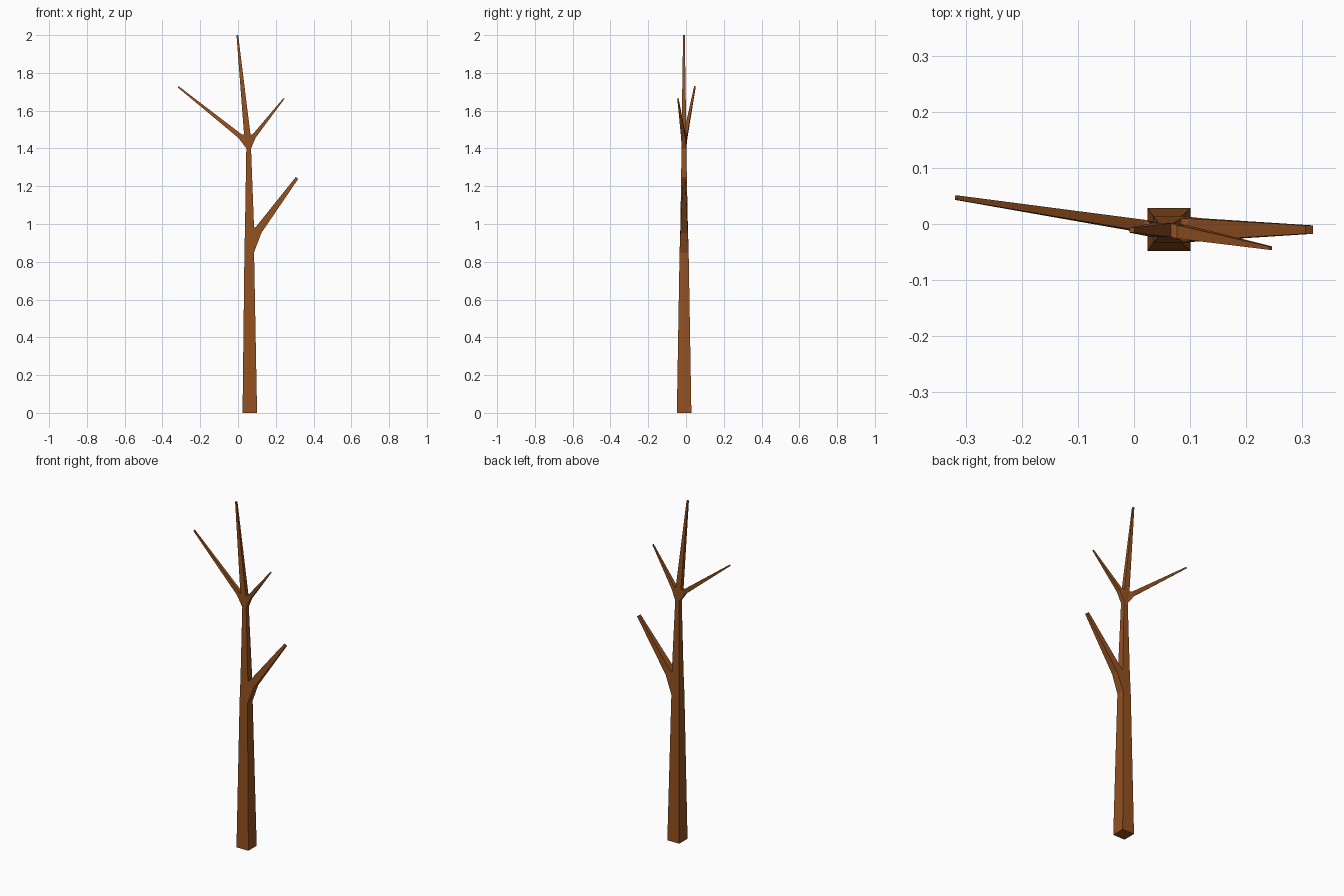
import bpy, bmesh

if "Cube" in bpy.data.objects:
    bpy.data.objects.remove(bpy.data.objects["Cube"])

bark = bpy.data.materials.new("brown bark")
bark.diffuse_color = (0.29, 0.082, 0.015, 1)
bark.use_nodes = True
bark.node_tree.nodes["Principled BSDF"].inputs["Base Color"].default_value = bark.diffuse_color

bm = bmesh.new()


def ring(low, high, y, h):
    """Four-sided section: two (x, z) edges seen from the front, centre y, half depth."""
    pts = [(low, -h), (low, h), (high, h), (high, -h)]
    return [bm.verts.new((p[0], y + d, p[1])) for p, d in pts]


def level(x0, x1, z, y, h):
    """Horizontal section, ordered left-front, left-back, right-back, right-front."""
    return ring((x0, z), (x1, z), y, h)


def bridge(a, b, sides=(0, 1, 2, 3)):
    # side 0 = left, 1 = back, 2 = right, 3 = front
    for i in sides:
        j = (i + 1) % 4
        bm.faces.new((a[i], a[j], b[j], b[i]))


def limb(root, *sections):
    """Grow a limb from an open side of the trunk and cap its tip."""
    prev = root
    for s in sections:
        cur = ring(*s)
        bridge(prev, cur)
        prev = cur
    bm.faces.new(prev)


# Trunk levels and leader tip
base = level(0.024, 0.101, 0.0, -0.010, 0.0385)
fork0 = level(0.034, 0.085, 0.85, -0.010, 0.024)
fork1 = level(0.037, 0.085, 0.98, -0.010, 0.020)
crown0 = level(0.044, 0.069, 1.40, -0.011, 0.0125)
crown1 = level(0.032, 0.066, 1.474, -0.011, 0.0125)
tip = level(-0.008, 0.001, 2.0, -0.011, 0.0045)
bm.faces.new(base)
bm.faces.new(tip)
bridge(base, fork0)
bridge(fork0, fork1, (0, 1, 3))
bridge(fork1, crown0)
bridge(crown0, crown1, (1, 3))
bridge(crown1, tip)


def left_side(a, b):
    return [a[0], a[1], b[1], b[0]]


def right_side(a, b):
    return [a[3], a[2], b[2], b[3]]


# Lower right limb
limb(right_side(fork0, fork1),
     ((0.124, 0.953), (0.095, 0.985), -0.010, 0.020),
     ((0.319, 1.239), (0.306, 1.249), -0.010, 0.0075))
# Upper left limb
limb(left_side(crown0, crown1),
     ((0.003, 1.455), (0.019, 1.475), -0.003, 0.0105),
     ((-0.319, 1.723), (-0.315, 1.730), 0.047, 0.004))
# Upper right limb
limb(right_side(crown0, crown1),
     ((0.094, 1.458), (0.077, 1.474), -0.014, 0.012),
     ((0.246, 1.663), (0.241, 1.667), -0.043, 0.003))

bmesh.ops.recalc_face_normals(bm, faces=bm.faces[:])
mesh = bpy.data.meshes.new("bare_tree")
bm.to_mesh(mesh)
bm.free()
mesh.materials.append(bark)
bpy.context.collection.objects.link(bpy.data.objects.new("bare_tree", mesh))
